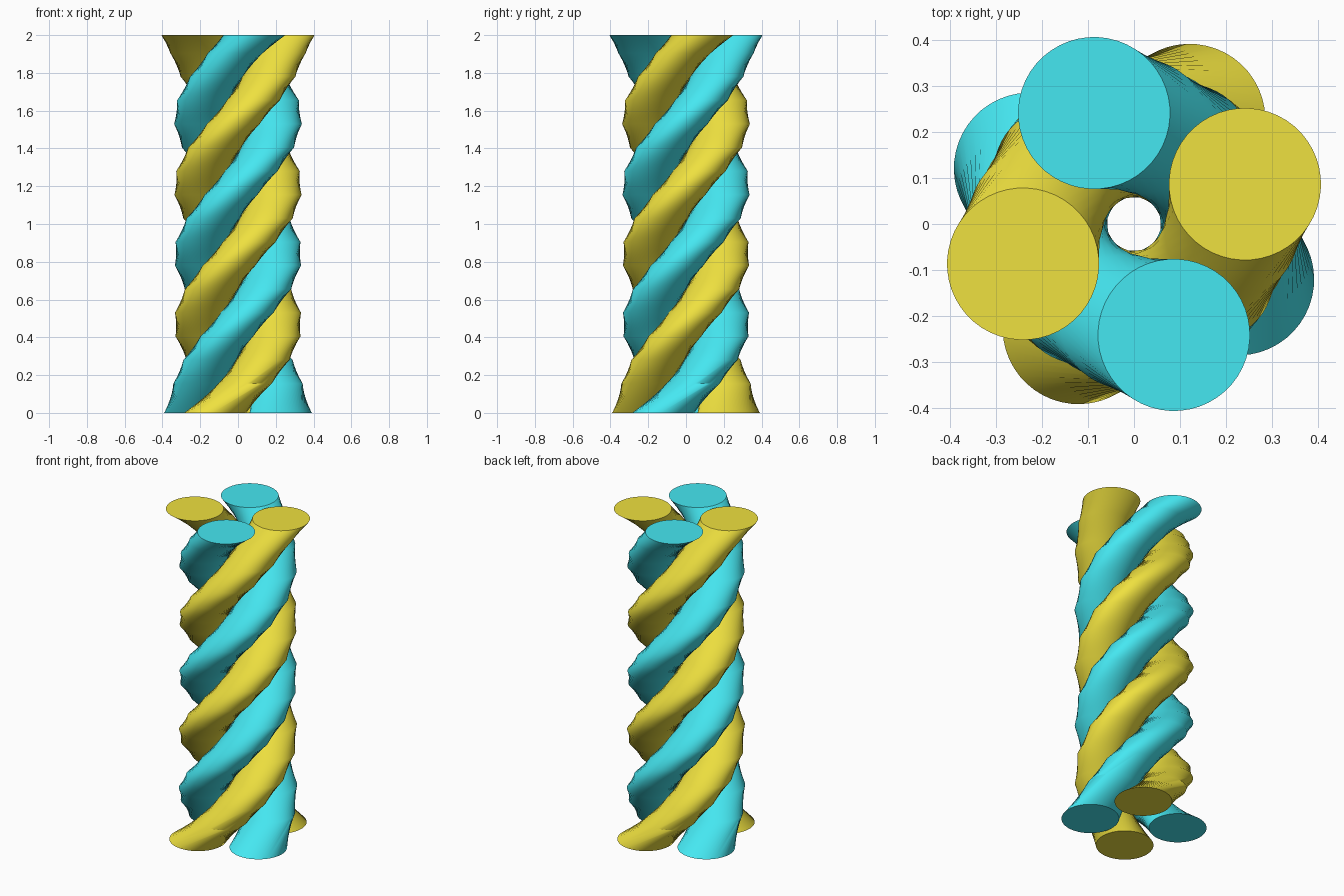
import bpy, bmesh, math

if "Cube" in bpy.data.objects:
    bpy.data.objects.remove(bpy.data.objects["Cube"])

SIDES = 48
START, END = -28.0, 469.8      # strand angle at the bottom and the top


def material(name, rgb):
    m = bpy.data.materials.new(name)
    m.diffuse_color = (*rgb, 1)
    m.use_nodes = True
    m.node_tree.nodes["Principled BSDF"].inputs["Base Color"].default_value = m.diffuse_color
    return m


yellow = material("yellow", (0.86, 0.75, 0.05))
cyan = material("cyan", (0.06, 0.80, 0.88))

# Ring list: height, distance from the axis, strand radius (flared at both ends)
rings = [(0.0, 0.256, 0.165), (0.155, 0.204, 0.142)]
rings += [(0.03 + 0.125 * k, 0.20, 0.14) for k in range(2, 15)]
rings += [(1.905, 0.213, 0.146), (2.0, 0.256, 0.165)]


def strand(name, offset, mat):
    bm = bmesh.new()
    loops = []
    for z, dist, rad in rings:
        a = math.radians(START + (END - START) * z / 2 + offset)
        cx, cy = dist * math.cos(a), dist * math.sin(a)
        loops.append([bm.verts.new((cx + rad * math.cos(a + t), cy + rad * math.sin(a + t), z))
                      for t in (2 * math.pi * i / SIDES for i in range(SIDES))])
    # Side walls
    for lo, hi in zip(loops, loops[1:]):
        for i in range(SIDES):
            j = (i + 1) % SIDES
            bm.faces.new((lo[i], lo[j], hi[j], hi[i]))
    # End caps
    bm.faces.new(loops[0][::-1])
    bm.faces.new(loops[-1])
    me = bpy.data.meshes.new(name)
    bm.to_mesh(me)
    bm.free()
    me.materials.append(mat)
    ob = bpy.data.objects.new(name, me)
    bpy.context.collection.objects.link(ob)
    bpy.ops.object.select_all(action='DESELECT')
    ob.select_set(True)
    bpy.context.view_layer.objects.active = ob
    bpy.ops.object.shade_smooth_by_angle(angle=math.radians(40))


# Four strands of alternating colour
for n in range(4):
    strand(f"twisted_strand_{n + 1}", 90 * n, yellow if n % 2 else cyan)
